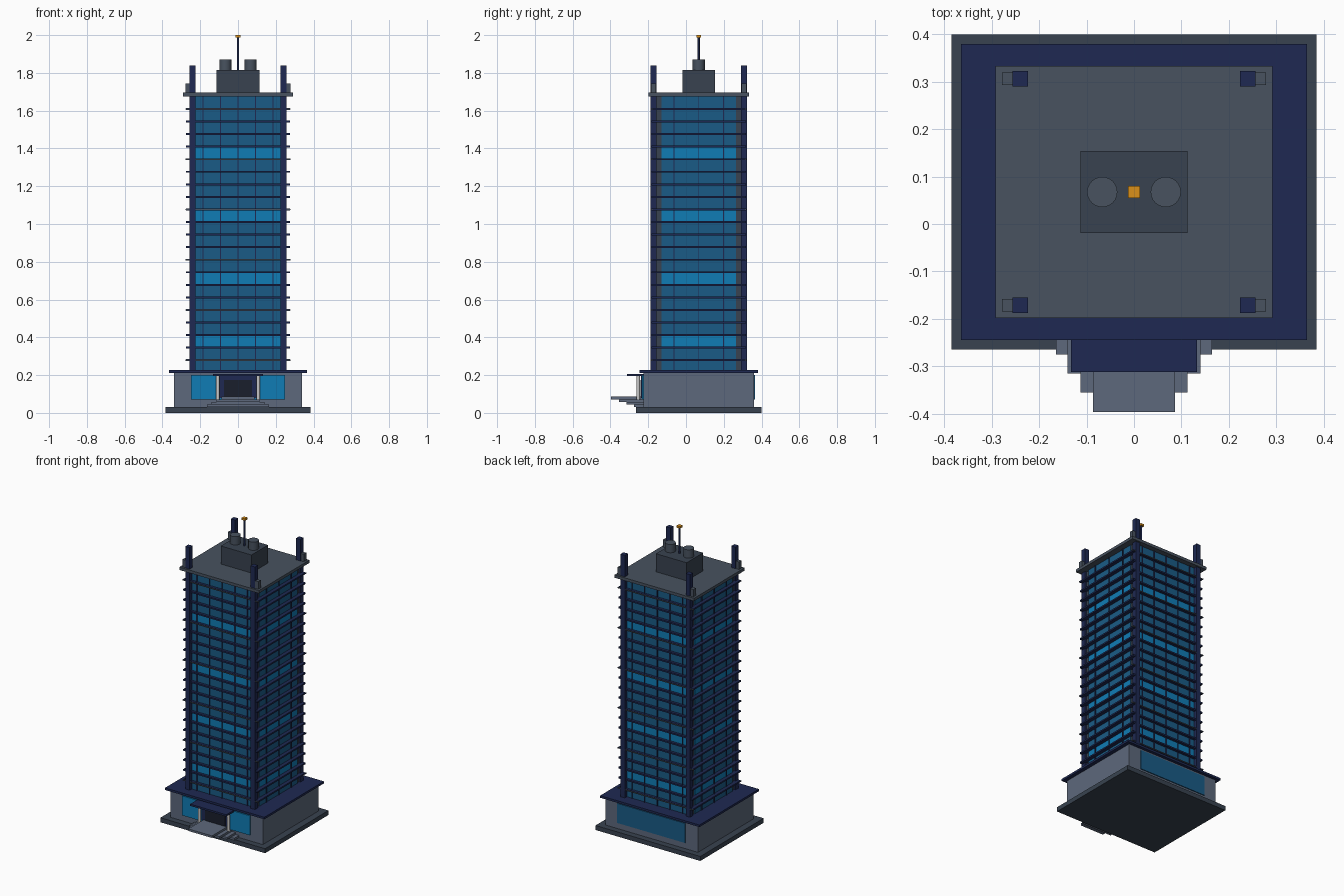
import bpy, bmesh
from mathutils import Matrix, Vector

if "Cube" in bpy.data.objects:
    bpy.data.objects.remove(bpy.data.objects["Cube"])

CY = 0.0675                      # depth centre of the tower
BASE, FLOOR, N = 0.2125, 0.0665, 22


def material(name, rgb):
    m = bpy.data.materials.new(name)
    m.diffuse_color = (*rgb, 1)
    m.use_nodes = True
    m.node_tree.nodes["Principled BSDF"].inputs["Base Color"].default_value = m.diffuse_color
    return m


NAVY = material("navy", (0.013, 0.022, 0.085))
GLASS = material("glass", (0.01, 0.105, 0.24))
BRIGHT = material("bright_glass", (0.005, 0.2, 0.46))
SLATE = material("slate", (0.04, 0.055, 0.08))
ROOF = material("roof_grey", (0.065, 0.085, 0.115))
STONE = material("stone", (0.11, 0.14, 0.2))
DARK = material("dark", (0.01, 0.013, 0.025))
WHITE = material("white", (0.7, 0.7, 0.7))
GOLD = material("gold", (0.7, 0.28, 0.01))


def finish(name, bm, mat):
    me = bpy.data.meshes.new(name)
    bm.to_mesh(me)
    bm.free()
    me.materials.append(mat)
    ob = bpy.data.objects.new(name, me)
    bpy.context.collection.objects.link(ob)
    return ob


def boxes(name, mat, spans):
    """One object from boxes given as (x0, x1, y0, y1, z0, z1)."""
    bm = bmesh.new()
    for x0, x1, y0, y1, z0, z1 in spans:
        mid = Vector((x0 + x1, y0 + y1, z0 + z1)) / 2
        bmesh.ops.create_cube(bm, size=1, matrix=Matrix.Translation(mid)
                              @ Matrix.Diagonal((x1 - x0, y1 - y0, z1 - z0, 1)))
    return finish(name, bm, mat)


def centred(hx, hy, z0, z1, x=0, y=CY):
    return (x - hx, x + hx, y - hy, y + hy, z0, z1)


def cylinders(name, mat, places, r, z0, z1, sides=24):
    bm = bmesh.new()
    for x, y in places:
        bmesh.ops.create_cone(bm, cap_ends=True, segments=sides, radius1=r, radius2=r,
                              depth=z1 - z0, matrix=Matrix.Translation((x, y, (z0 + z1) / 2)))
    ob = finish(name, bm, mat)
    ob.data.shade_smooth()
    ob.data.set_sharp_from_angle(angle=0.7)


# Podium
boxes("base_slab", SLATE, [centred(.385, .3325, 0, .03)])
boxes("podium", STONE, [centred(.34, .2925, .03, .212)])
boxes("podium_cap", NAVY, [centred(.365, .3125, .212, .226)])
boxes("lobby_glass_front", BRIGHT, [(-.25, .25, -.233, -.22, .07, .2)])
boxes("lobby_glass_back", GLASS, [(-.25, .25, .355, .366, .07, .2)])

# Entrance
boxes("door_frame", NAVY, [(-.1, .1, -.238, -.225, .08, .2)])
boxes("door", DARK, [(-.075, .075, -.242, -.23, .085, .175)])
boxes("canopy", NAVY, [(-.133, .133, -.312, -.22, .194, .206)])
cylinders("canopy_columns", WHITE, [(s * .107, -.253) for s in (-1, 1)], .009, .07, .194, 16)
boxes("entrance_steps", STONE,
      [(-w, w, f, -.22, .03 + i * .014, .044 + i * .014) for i, (w, f) in
       enumerate([(.165, -.275), (.14, -.315), (.113, -.356), (.087, -.397)])])

# Tower shaft
boxes("tower_core", SLATE, [centred(.245, .225, .226, 1.68)])
corners = [(sx * .24, CY + sy * .239) for sx in (-1, 1) for sy in (-1, 1)]
boxes("corner_columns", NAVY, [centred(.016, .016, .226, 1.838, x, y) for x, y in corners])

# Window bands, one brighter row every five floors
rows = {True: [], False: []}
for i in range(N):
    z0 = max(.226, BASE + i * FLOOR)
    z1 = BASE + (i + 1) * FLOOR
    rows[i % 5 == 2] += [centred(.225, .232, z0, z1), centred(.251, .198, z0, z1)]
boxes("windows", GLASS, rows[False])
boxes("lit_windows", BRIGHT, rows[True])

# Floor ledges, with pale trims on front and back every fourth floor
boxes("floor_ledges", NAVY,
      [centred(.275, .25, BASE + i * FLOOR - .005, BASE + i * FLOOR + .005) for i in range(1, N)])
boxes("ledge_trims", ROOF,
      [centred(.278, .004, BASE + i * FLOOR - .003, BASE + i * FLOOR + .003, 0, CY + s * .25)
       for i in range(1, N, 4) for s in (-1, 1)])

# Mullions
boxes("mullions", NAVY,
      [centred(.0025, .238, .226, 1.68, x) for x in (-.186, -.093, 0, .093, .186)]
      + [centred(.257, .0025, .226, 1.68, 0, CY + y) for y in (-.13, 0, .13)])

# Roof
boxes("roof_slab", ROOF, [centred(.292, .266, 1.676, 1.695)])
boxes("roof_corner_blocks", ROOF,
      [centred(.0135, .013, 1.695, 1.745, x + (.025 if x > 0 else -.025), y) for x, y in corners])
boxes("plant_room", SLATE, [centred(.1125, .087, 1.695, 1.815)])
cylinders("roof_vents", ROOF, [(s * .067, CY) for s in (-1, 1)], .032, 1.815, 1.87)
cylinders("antenna_mast", NAVY, [(0, CY)], .006, 1.815, 1.99, 12)
boxes("antenna_tip", GOLD, [centred(.013, .013, 1.987, 2.0)])
